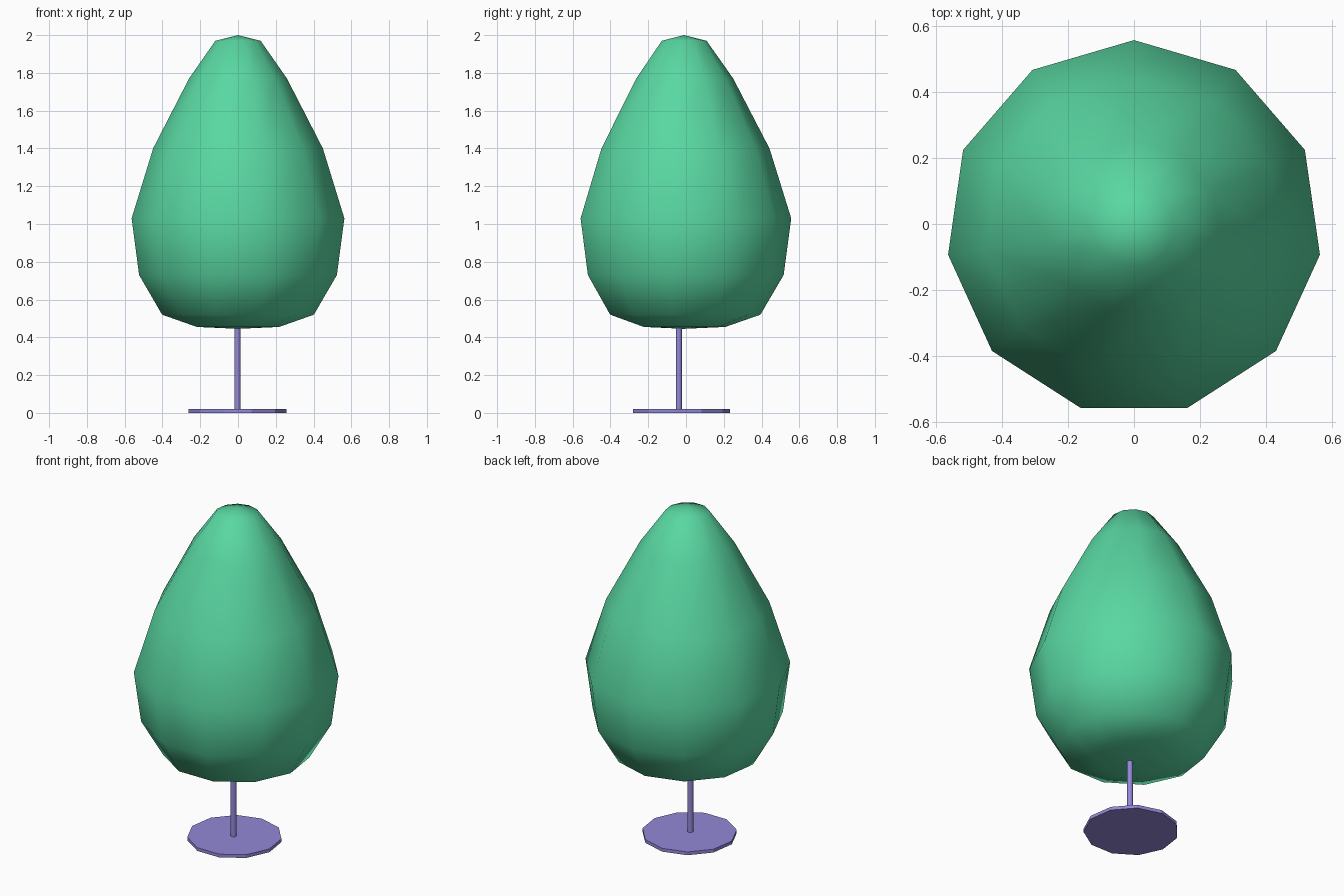
import bpy, math

if "Cube" in bpy.data.objects:
    bpy.data.objects.remove(bpy.data.objects["Cube"])

SIDES = 11


def lathe(name, profile, centre, sides, color, smooth_angle):
    """Revolve (radius, z) points; zero radius gives a single pole vertex."""
    verts, rings, faces = [], [], []
    for r, z in profile:
        n = sides if r > 0 else 1
        rings.append([len(verts) + i for i in range(n)])
        for i in range(n):
            a = math.pi / 2 + 2 * math.pi * i / sides
            verts.append((centre[0] + r * math.cos(a), centre[1] + r * math.sin(a), z))
    for lo, hi in zip(rings, rings[1:]):
        for i in range(sides):
            j = (i + 1) % sides
            if len(lo) == 1:
                faces.append((lo[0], hi[j], hi[i]))
            elif len(hi) == 1:
                faces.append((lo[i], lo[j], hi[0]))
            else:
                faces.append((lo[i], lo[j], hi[j], hi[i]))
    # Flat caps where the profile does not end in a pole
    if len(rings[0]) > 1:
        faces.append(tuple(reversed(rings[0])))
    if len(rings[-1]) > 1:
        faces.append(tuple(rings[-1]))
    mesh = bpy.data.meshes.new(name)
    mesh.from_pydata(verts, [], faces)
    mesh.update()
    obj = bpy.data.objects.new(name, mesh)
    bpy.context.collection.objects.link(obj)
    mat = bpy.data.materials.new(name + "_color")
    mat.diffuse_color = color
    mat.use_nodes = True
    mat.node_tree.nodes["Principled BSDF"].inputs["Base Color"].default_value = mat.diffuse_color
    mesh.materials.append(mat)
    bpy.ops.object.select_all(action='DESELECT')
    obj.select_set(True)
    bpy.context.view_layer.objects.active = obj
    bpy.ops.object.shade_smooth_by_angle(angle=math.radians(smooth_angle))
    return obj


GREEN = (0.10, 0.68, 0.36, 1)
PURPLE = (0.29, 0.25, 0.68, 1)

# Egg-shaped foliage
lathe("foliage", [(0, 0.445), (0.22, 0.455), (0.406, 0.52), (0.529, 0.73),
                  (0.569, 1.03), (0.454, 1.40), (0.262, 1.77), (0.121, 1.97),
                  (0, 2.0)], (0, -0.012), SIDES, GREEN, 60)

# Thin trunk, running slightly into the foliage
lathe("trunk", [(0.0165, 0.01), (0.0165, 0.46)], (-0.003, -0.038), SIDES, PURPLE, 40)

# Flat round base
lathe("base", [(0.262, 0.0), (0.262, 0.02)], (-0.003, -0.028), SIDES, PURPLE, 30)
